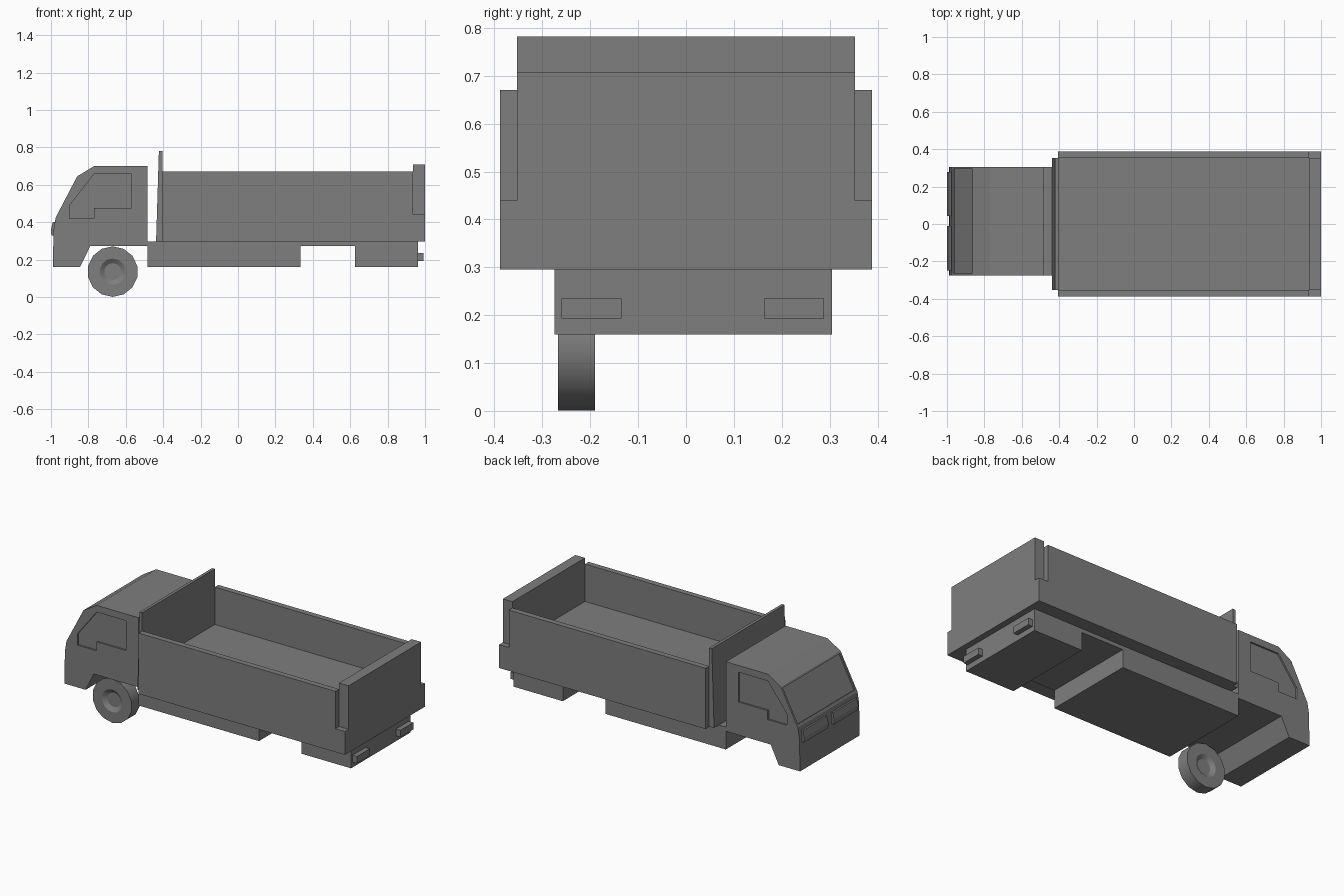
import bpy
import bmesh
from math import cos, sin, tau

if "Cube" in bpy.data.objects:
    bpy.data.objects.remove(bpy.data.objects["Cube"])

paint = bpy.data.materials.new("plain_grey")
paint.use_nodes = True
GREY = (0.21, 0.21, 0.21, 1)
paint.diffuse_color = GREY
paint.node_tree.nodes["Principled BSDF"].inputs["Base Color"].default_value = GREY


def finish(name, bm):
    """Turn a bmesh into a painted object."""
    bmesh.ops.recalc_face_normals(bm, faces=bm.faces)
    mesh = bpy.data.meshes.new(name)
    bm.to_mesh(mesh)
    bm.free()
    mesh.materials.append(paint)
    obj = bpy.data.objects.new(name, mesh)
    bpy.context.collection.objects.link(obj)
    return obj


def prism(name, profile, y0, y1):
    """Extrude an (x, z) side profile from y0 to y1."""
    bm = bmesh.new()
    face = bm.faces.new([bm.verts.new((x, y0, z)) for x, z in profile])
    ext = bmesh.ops.extrude_face_region(bm, geom=[face])
    for v in ext["geom"]:
        if isinstance(v, bmesh.types.BMVert):
            v.co.y = y1
    return finish(name, bm)


def box(name, x0, x1, y0, y1, z0, z1):
    return prism(name, [(x0, z0), (x1, z0), (x1, z1), (x0, z1)], y0, y1)


def carve(target, cutter):
    """Cut a shape out of the target and discard the cutter."""
    cutter.hide_render = True
    mod = target.modifiers.new("recess", "BOOLEAN")
    mod.operation = "DIFFERENCE"
    mod.solver = "EXACT"
    mod.object = cutter
    bpy.context.view_layer.objects.active = target
    bpy.ops.object.modifier_apply(modifier=mod.name)
    bpy.data.objects.remove(cutter)


RIGHT, LEFT = -0.275, 0.305   # cab and chassis sides
BED, INNER = 0.388, 0.353     # half widths of the bed

# Cab shell
cab = prism("cab", [(-0.99, 0.16), (-0.845, 0.16), (-0.79, 0.272), (-0.485, 0.272),
                    (-0.485, 0.7), (-0.77, 0.7), (-0.86, 0.645), (-0.975, 0.425),
                    (-0.986, 0.36)], RIGHT, LEFT)

# Recessed side windows
window = [(-0.9, 0.42), (-0.77, 0.42), (-0.77, 0.475), (-0.57, 0.475),
          (-0.57, 0.658), (-0.77, 0.658), (-0.9, 0.49)]
for y, d in ((RIGHT, 1), (LEFT, -1)):
    carve(cab, prism("window_cutter", window, y - 0.05 * d, y + 0.01 * d))

# Recessed windscreen, following the sloping front
carve(cab, prism("windscreen_cutter", [(-0.959, 0.436), (-0.857, 0.631),
                                       (-0.907, 0.657), (-1.009, 0.462)],
                 RIGHT + 0.012, LEFT - 0.012))

# Chassis with a gap ahead of the rear block
prism("chassis", [(-0.485, 0.16), (0.335, 0.16), (0.335, 0.272), (0.625, 0.272),
                  (0.625, 0.16), (0.962, 0.16), (0.962, 0.298), (-0.485, 0.298)],
      RIGHT, LEFT)

# Load bed
box("bed_floor", -0.405, 1.0, -BED, BED, 0.296, 0.44)
box("right_bed_wall", -0.405, 0.935, -BED, -INNER, 0.44, 0.67)
box("left_bed_wall", -0.405, 0.935, INNER, BED, 0.44, 0.67)
box("tailboard", 0.935, 1.0, -INNER, INNER, 0.44, 0.708)
prism("headboard", [(-0.438, 0.298), (-0.405, 0.298), (-0.405, 0.782), (-0.423, 0.782)],
      -INNER, INNER)

# Lamps
for side, y in (("right", -0.26), ("left", 0.163)):
    box(side + "_tail_lamp", 0.962, 0.992, y, y + 0.125, 0.193, 0.235)
for side, y in (("right", -0.248), ("left", 0.043)):
    prism(side + "_headlamp", [(-0.98, 0.33), (-0.998, 0.33), (-1.0, 0.36),
                               (-0.99, 0.4), (-0.972, 0.4)], y, y + 0.236)

# Front wheel, turned from a (radius, y) profile with dished hubs
SIDES = 14
turned = [(0.045, -0.25), (0.07, -0.267), (0.135, -0.267),
          (0.135, -0.19), (0.07, -0.19), (0.045, -0.207)]
bm = bmesh.new()
rings = []
for r, y in turned:
    rings.append([bm.verts.new((-0.67 + r * sin(tau * i / SIDES), y,
                                0.136 + r * cos(tau * i / SIDES)))
                  for i in range(SIDES)])
for a, b in zip(rings, rings[1:]):
    for i in range(SIDES):
        j = (i + 1) % SIDES
        bm.faces.new((a[i], a[j], b[j], b[i]))
bm.faces.new(rings[0])
bm.faces.new(rings[-1])
wheel = finish("front_wheel", bm)
bpy.ops.object.select_all(action="DESELECT")
wheel.select_set(True)
bpy.context.view_layer.objects.active = wheel
bpy.ops.object.shade_smooth_by_angle(angle=0.6)
